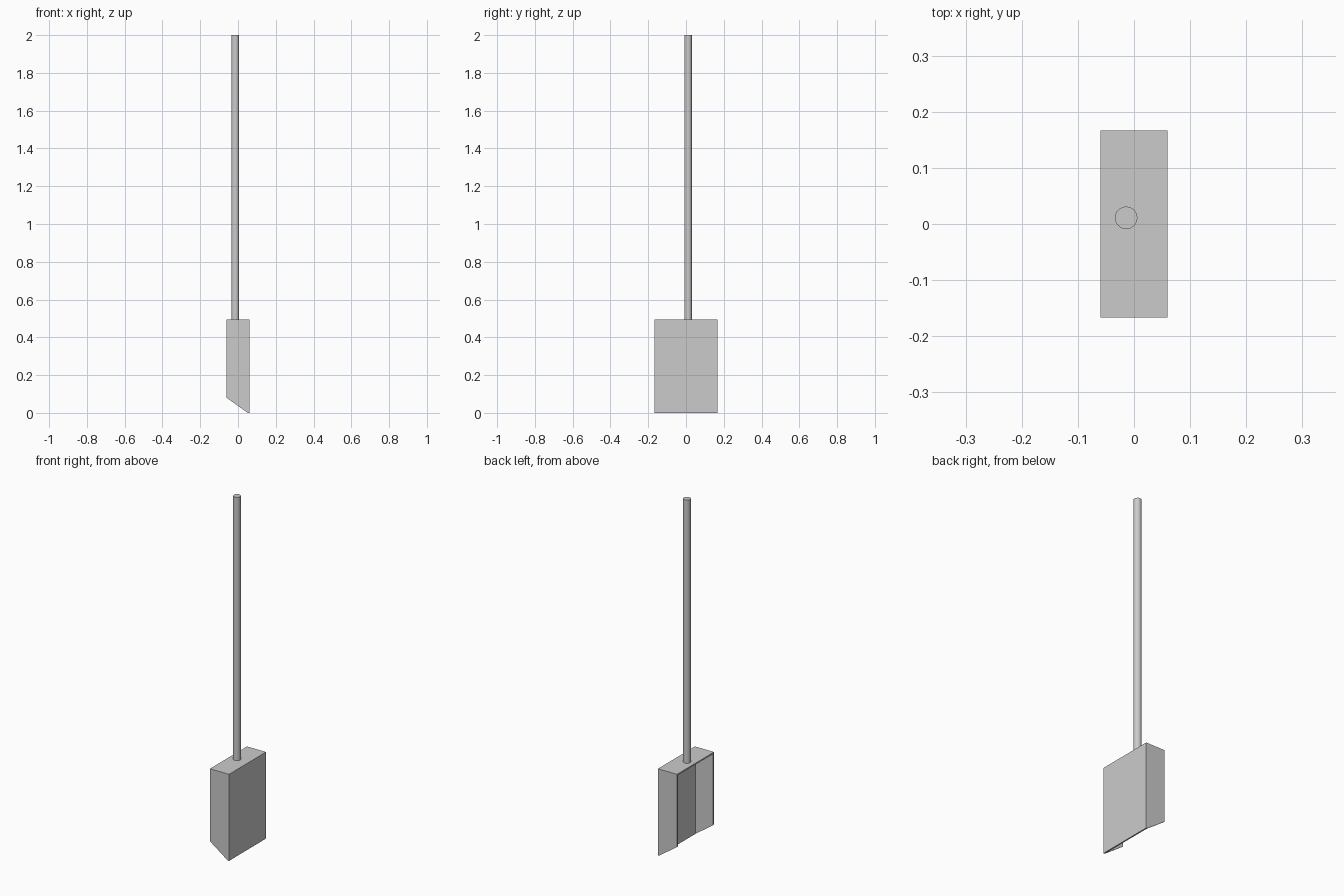
import bpy, bmesh

if "Cube" in bpy.data.objects:
    bpy.data.objects.remove(bpy.data.objects["Cube"])

W, D, H, T = 0.167, 0.06, 0.495, 0.008   # half width, half depth, pan height, sheet thickness
LIP = 0.08                               # height of the raised side corner


def extrude_profile(name, profile, y0, y1):
    """Solid from an x-z outline, extruded along y."""
    bm = bmesh.new()
    face = bm.faces.new([bm.verts.new((x, y0, z)) for x, z in profile])
    res = bmesh.ops.extrude_face_region(bm, geom=[face])
    verts = [v for v in res["geom"] if isinstance(v, bmesh.types.BMVert)]
    bmesh.ops.translate(bm, vec=(0, y1 - y0, 0), verts=verts)
    bmesh.ops.recalc_face_normals(bm, faces=bm.faces)
    me = bpy.data.meshes.new(name)
    bm.to_mesh(me)
    bm.free()
    ob = bpy.data.objects.new(name, me)
    bpy.context.collection.objects.link(ob)
    return ob


# Floor sheet and back wall of the pan, one L-shaped profile
extrude_profile("pan_floor_and_back",
                [(D, 0), (D, H), (-D, H), (-D, H - T), (D - T, H - T), (D - T, 0)],
                -W + T, W - T)

# Side walls with slanted lower edge
side = [(D, 0), (D, H), (-D, H), (-D, LIP), (D - T, 0)]
for name, y in (("pan_side_left", -W), ("pan_side_right", W - T)):
    extrude_profile(name, side, y, y + T)

# Long round handle standing on the back wall
bpy.ops.mesh.primitive_cylinder_add(vertices=32, radius=0.02, depth=2 - H,
                                    location=(-0.014, 0.011, (2 + H) / 2))
handle = bpy.context.object
handle.name = "handle"
bpy.ops.object.shade_smooth_by_angle()
